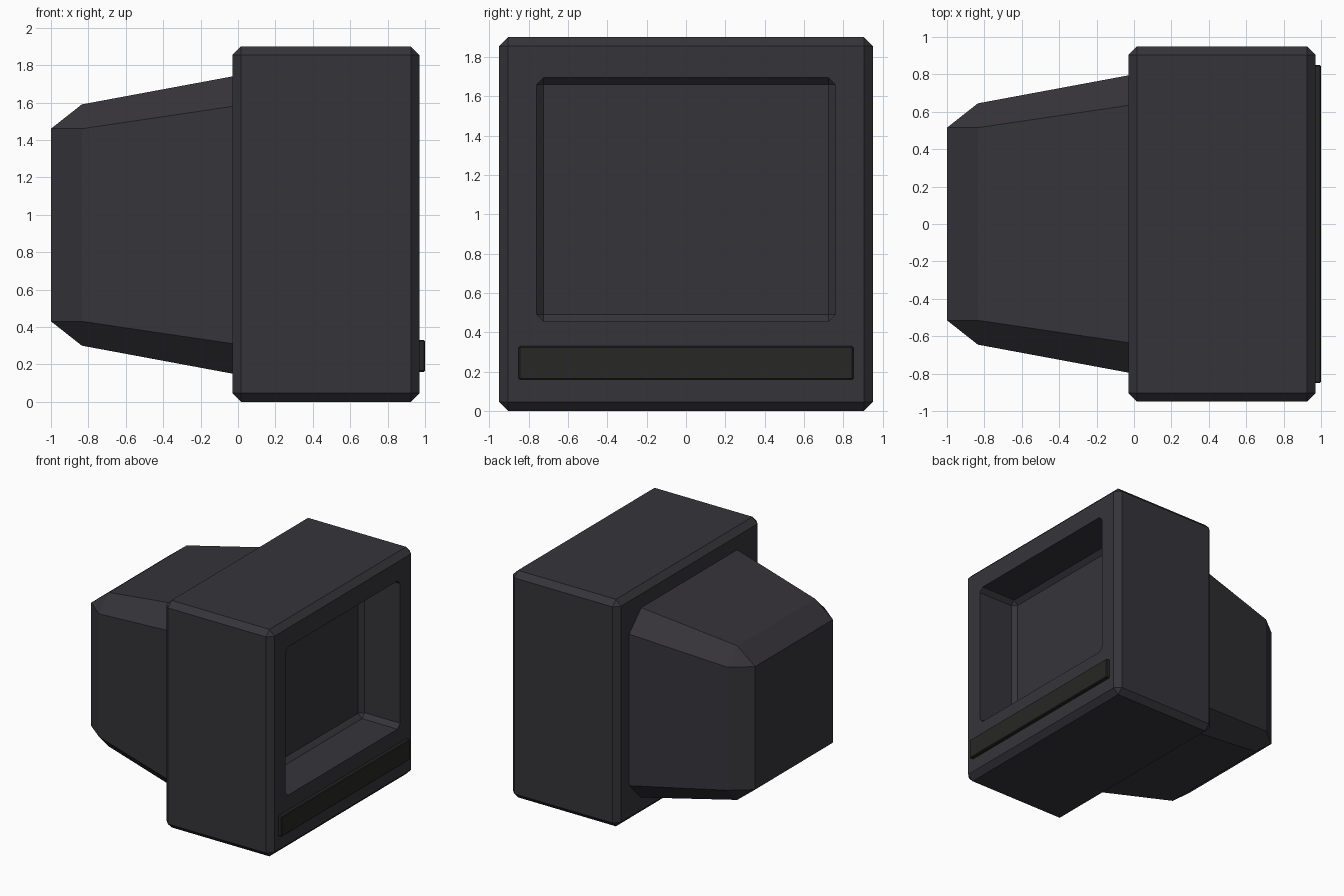
import bpy, bmesh
from mathutils import Vector

if "Cube" in bpy.data.objects:
    bpy.data.objects.remove(bpy.data.objects["Cube"])


def material(name, rgb):
    m = bpy.data.materials.new(name)
    m.diffuse_color = (*rgb, 1)
    m.use_nodes = True
    m.node_tree.nodes["Principled BSDF"].inputs["Base Color"].default_value = m.diffuse_color
    return m


def add_object(name, bm, mat):
    bmesh.ops.recalc_face_normals(bm, faces=bm.faces)
    mesh = bpy.data.meshes.new(name)
    bm.to_mesh(mesh)
    bm.free()
    mesh.materials.append(mat)
    obj = bpy.data.objects.new(name, mesh)
    bpy.context.collection.objects.link(obj)
    return obj


def chamfered_box(name, lo, hi, chamfer, mat):
    lo, hi = Vector(lo), Vector(hi)
    bm = bmesh.new()
    bmesh.ops.create_cube(bm, size=1)
    for v in bm.verts:
        v.co = (lo + hi) / 2 + v.co * (hi - lo)
    bmesh.ops.bevel(bm, geom=bm.edges[:], offset=chamfer, offset_type='OFFSET',
                    segments=1, profile=0.5, affect='EDGES')
    return add_object(name, bm, mat)


plastic = material("dark_plastic", (0.036, 0.034, 0.041))
trim = material("black_trim", (0.02, 0.02, 0.019))

# Front casing with the recessed screen cut into its +x face
casing = chamfered_box("casing", (-0.03, -0.95, 0), (0.97, 0.95, 1.9), 0.046, plastic)
cutter = chamfered_box("screen_cutter", (0.605, -0.76, 0.455), (1.2, 0.76, 1.695), 0.036, plastic)
cutter.hide_render = True
cut = casing.modifiers.new("screen_recess", 'BOOLEAN')
cut.operation = 'DIFFERENCE'
cut.solver = 'EXACT'
cut.object = cutter
bpy.context.view_layer.objects.active = casing
bpy.ops.object.modifier_apply(modifier=cut.name)
bpy.data.objects.remove(cutter)

# Control strip below the screen
chamfered_box("control_strip", (0.93, -0.85, 0.16), (1.0, 0.85, 0.33), 0.006, trim)

# Tapered rear housing: (x, half size, corner chamfer) for each section
sections = [(-1.0, 0.515, 0.0), (-0.835, 0.645, 0.13), (0.01, 0.802, 0.162)]
bm = bmesh.new()
rings = []
for x, a, c in sections:
    b = a - c
    points = [(a, -b), (a, b), (b, a), (-b, a), (-a, b), (-a, -b), (-b, -a), (b, -a)]
    rings.append([bm.verts.new((x, y, 0.945 + z)) for y, z in points])
for r0, r1 in zip(rings, rings[1:]):
    for i in range(8):
        j = (i + 1) % 8
        bm.faces.new((r0[i], r0[j], r1[j], r1[i]))
bm.faces.new(rings[0])
bm.faces.new(rings[-1])
bmesh.ops.remove_doubles(bm, verts=bm.verts, dist=0.0005)
add_object("rear_housing", bm, plastic)
